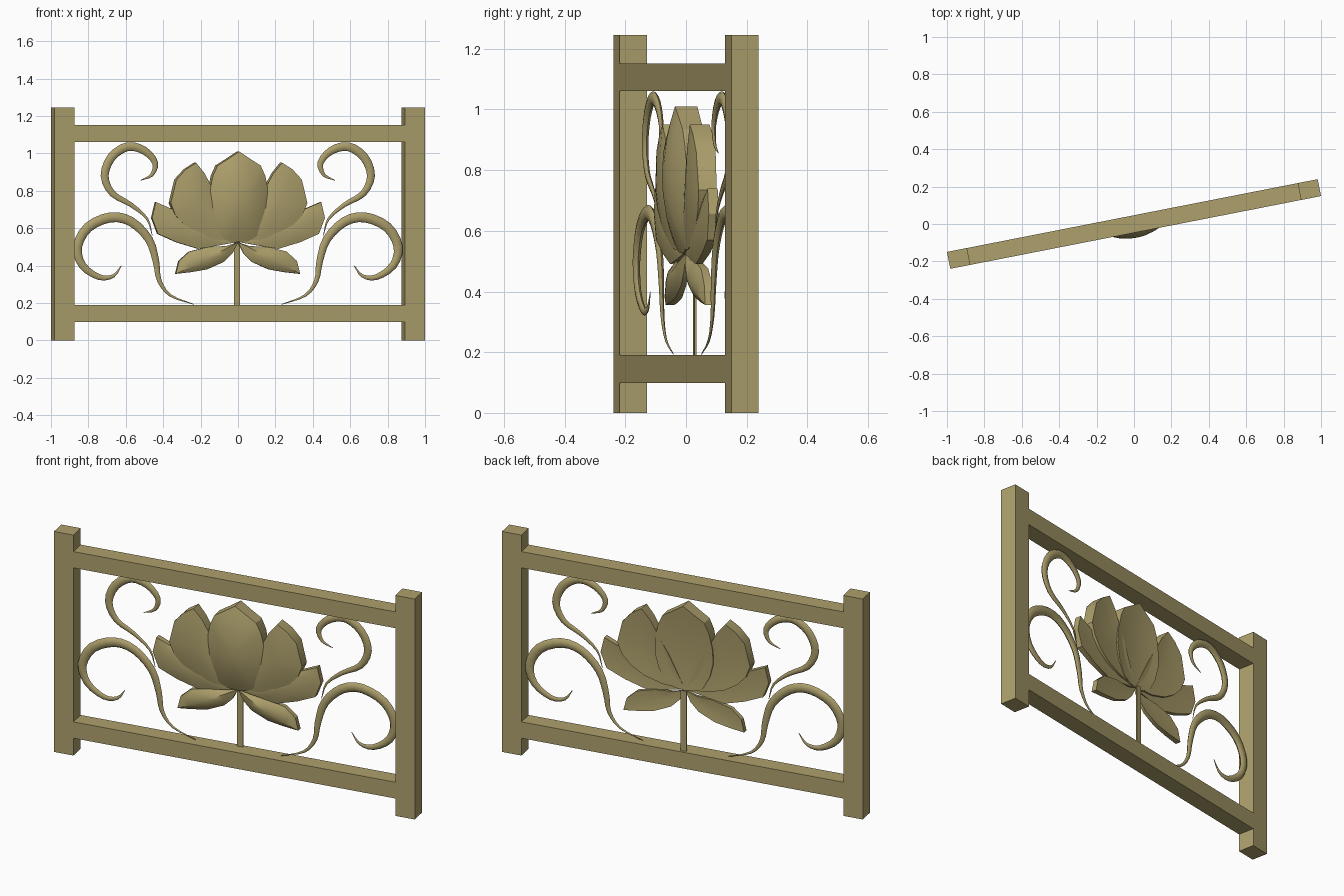
import bpy, bmesh, math
from mathutils import Vector

if "Cube" in bpy.data.objects:
    bpy.data.objects.remove(bpy.data.objects["Cube"])

TURN = math.radians(11.1)      # whole panel is turned about z
bronze = bpy.data.materials.new("bronze")
bronze.diffuse_color = (0.42, 0.35, 0.15, 1)
bronze.use_nodes = True
bronze.node_tree.nodes["Principled BSDF"].inputs["Base Color"].default_value = bronze.diffuse_color


def finish(name, bm, smooth=None):
    bmesh.ops.recalc_face_normals(bm, faces=bm.faces)
    me = bpy.data.meshes.new(name)
    bm.to_mesh(me)
    bm.free()
    ob = bpy.data.objects.new(name, me)
    bpy.context.collection.objects.link(ob)
    me.materials.append(bronze)
    ob.rotation_euler.z = TURN
    if smooth:
        bpy.ops.object.select_all(action='DESELECT')
        ob.select_set(True)
        bpy.context.view_layer.objects.active = ob
        bpy.ops.object.shade_smooth_by_angle(angle=math.radians(smooth))
    return ob


def box(name, x0, x1, y0, y1, z0, z1):
    bm = bmesh.new()
    bmesh.ops.create_cube(bm, size=1)
    for v in bm.verts:
        v.co = ((x0 + x1) / 2 + v.co.x * (x1 - x0),
                (y0 + y1) / 2 + v.co.y * (y1 - y0),
                (z0 + z1) / 2 + v.co.z * (z1 - z0))
    return finish(name, bm)


def petal(name, outline, front, back, dome, dish, mirror=1):
    """Thick petal: domed front, upright rim, slightly cupped back; thin at its base."""
    bm = bmesh.new()
    pts = [Vector((x * mirror, z)) for x, z in outline]
    mid = sum(pts, Vector((0, 0))) / len(pts)
    base = Vector((0, 0.52))
    reach = max((p - base).length for p in pts)

    def vert(p, s, side):
        q = mid + (p - mid) * s
        k = 0.35 + 0.65 * (q - base).length / reach
        bulge = 1 - s * s
        y = front * k - dome * bulge if side == 0 else back * k - dish * bulge
        return bm.verts.new((q.x / 0.981, y, q.y))

    n = len(pts)
    rims = []
    for side in (0, 1):
        rings = [[vert(p, s, side) for p in pts] for s in (1, 0.82, 0.58, 0.3)]
        tip = vert(mid, 0, side)
        for a, b in zip(rings, rings[1:]):
            for i in range(n):
                j = (i + 1) % n
                bm.faces.new((a[i], a[j], b[j], b[i]))
        for i in range(n):
            bm.faces.new((rings[-1][i], rings[-1][(i + 1) % n], tip))
        rims.append(rings[0])
    for i in range(n):
        j = (i + 1) % n
        bm.faces.new((rims[0][i], rims[0][j], rims[1][j], rims[1][i]))
    return finish(name, bm, 32)


def scroll(name, path, width, depth, peak, mirror=1):
    """Tapered oval strip swept along a smoothed path in the panel plane."""
    p = [Vector((x * mirror / 0.981, z)) for x, z in path]
    p = [2 * p[0] - p[1]] + p + [2 * p[-1] - p[-2]]
    line = []
    for i in range(1, len(p) - 2):
        a, b, c, d = p[i - 1:i + 3]
        for t in (0, 1 / 3, 2 / 3):
            line.append(0.5 * (2 * b + (c - a) * t + (2 * a - 5 * b + 4 * c - d) * t * t
                               + (3 * b - a - 3 * c + d) * t ** 3))
    line.append(p[-2])
    bm = bmesh.new()
    rings, n = [], len(line)
    for i, q in enumerate(line):
        tan = (line[min(i + 1, n - 1)] - line[max(i - 1, 0)]).normalized()
        nor = Vector((-tan.y, tan.x))
        k = 0.06 + 0.94 * math.sin(math.pi * (i / (n - 1)) ** peak)
        ring = []
        for s in range(8):
            a = s * math.pi / 4
            o = q + nor * (width * k * math.cos(a))
            ring.append(bm.verts.new((o.x, 0.005 + depth * k * math.sin(a), o.y)))
        rings.append(ring)
    for a, b in zip(rings, rings[1:]):
        for s in range(8):
            t = (s + 1) % 8
            bm.faces.new((a[s], a[t], b[t], b[s]))
    bm.faces.new(rings[0])
    bm.faces.new(rings[-1])
    return finish(name, bm, 50)


# Frame: two posts and two rails, flush with each other
T = 0.046
box("left_post", -1.01, -0.901, -T, T, 0, 1.245)
box("right_post", 0.901, 1.01, -T, T, 0, 1.245)
box("bottom_rail", -0.901, 0.901, -T, T, 0.098, 0.19)
box("top_rail", -0.901, 0.901, -T, T, 1.06, 1.152)

# Flower stem
box("stem", -0.016, 0.016, 0.026, 0.032, 0.185, 0.53)

# Centre petal, symmetric outline
half = [(0.05, 0.53), (0.1, 0.555), (0.14, 0.63), (0.16, 0.71), (0.158, 0.79),
        (0.14, 0.88), (0.115, 0.935), (0.06, 0.97)]
petal("centre_petal", [(0, 0.525)] + half + [(0, 1.01)]
      + [(-x, z) for x, z in reversed(half)], -0.037, 0.038, 0.05, 0.01)

# Mirrored side petals and scrolls
upper = [(0.0, 0.53), (0.125, 0.54), (0.22, 0.57), (0.29, 0.615), (0.34, 0.67), (0.365, 0.735),
         (0.335, 0.86), (0.285, 0.915), (0.23, 0.95), (0.185, 0.895), (0.15, 0.83), (0.09, 0.72)]
outer = [(0.01, 0.525), (0.12, 0.505), (0.215, 0.49), (0.33, 0.525), (0.43, 0.57), (0.462, 0.655),
         (0.442, 0.74), (0.36, 0.705), (0.25, 0.65), (0.11, 0.58)]
lower = [(0.0, 0.525), (0.06, 0.505), (0.16, 0.5), (0.26, 0.475), (0.315, 0.425), (0.332, 0.356),
         (0.25, 0.365), (0.165, 0.38), (0.075, 0.42), (0.03, 0.465)]
big = [(0.235, 0.193), (0.36, 0.24), (0.42, 0.32), (0.437, 0.42), (0.475, 0.54), (0.57, 0.635),
       (0.68, 0.658), (0.80, 0.605), (0.857, 0.50), (0.83, 0.40), (0.74, 0.338),
       (0.665, 0.345), (0.622, 0.40)]
small = [(0.455, 0.555), (0.485, 0.65), (0.57, 0.725), (0.66, 0.775), (0.713, 0.865),
         (0.685, 0.965), (0.60, 1.035), (0.51, 1.033), (0.445, 0.97), (0.458, 0.9), (0.52, 0.853)][:-2]
small = small[:8] + [(0.455, 0.985), (0.43, 0.93)]
curl = [(0.457, 0.56), (0.485, 0.65), (0.57, 0.725), (0.67, 0.785), (0.712, 0.88), (0.675, 0.98),
        (0.59, 1.036), (0.50, 1.015), (0.442, 0.95), (0.46, 0.885), (0.52, 0.856)]
for side, m in (("right", 1), ("left", -1)):
    petal(side + "_upper_petal", upper, -0.033, 0.033, 0.018, 0.006, m)
    petal(side + "_outer_petal", outer, -0.016, 0.018, 0.014, 0.004, m)
    petal(side + "_lower_petal", lower, -0.002, 0.028, 0.025, 0.003, m)
    scroll(side + "_large_scroll", big, 0.027, 0.014, 1.1, m)
    scroll(side + "_small_scroll", curl, 0.024, 0.012, 1.15, m)
